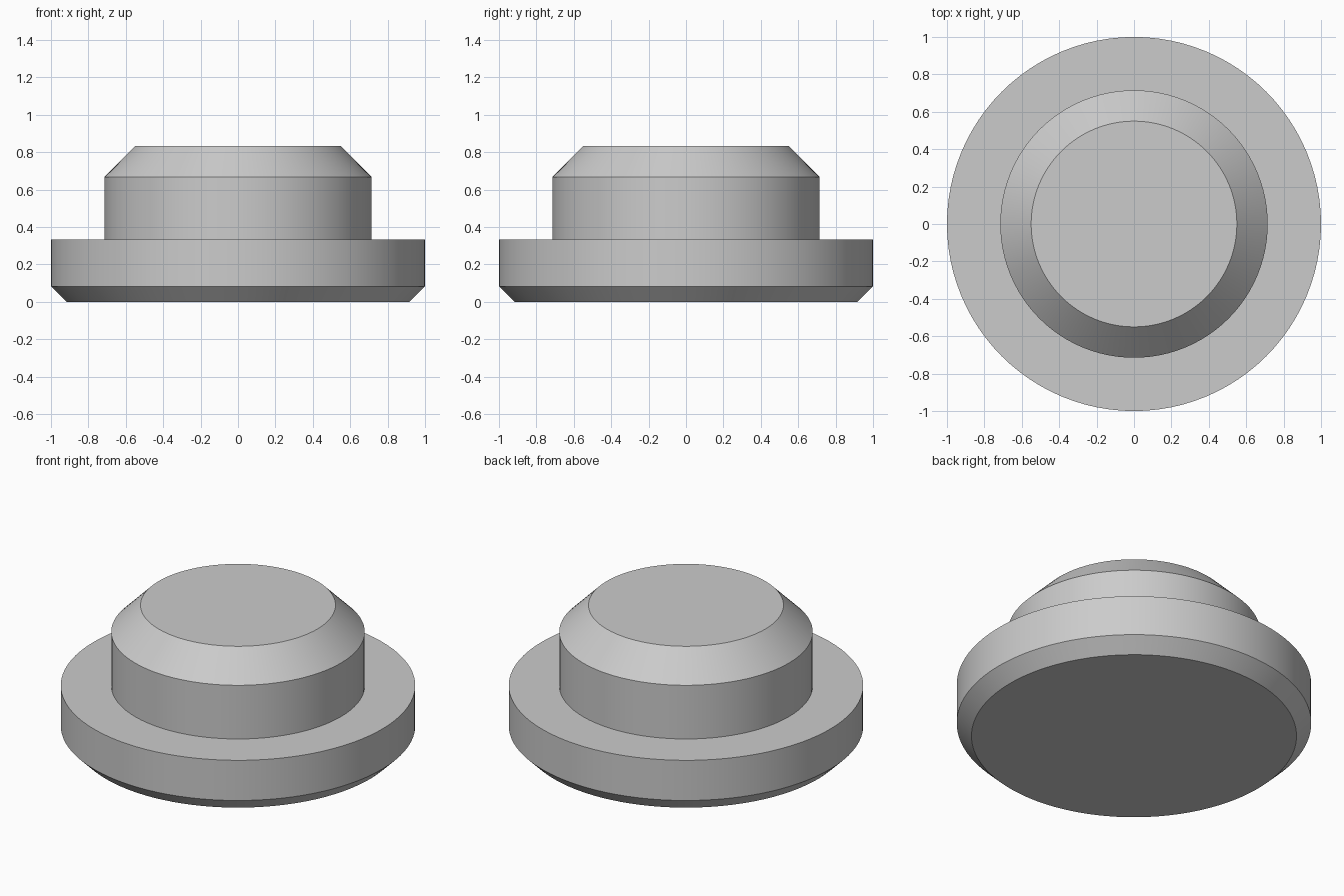
import bpy, bmesh, math

if "Cube" in bpy.data.objects:
    bpy.data.objects.remove(bpy.data.objects["Cube"])

SEGMENTS = 96

grey = bpy.data.materials.new("light_grey")
grey.diffuse_color = (0.6, 0.6, 0.6, 1)
grey.use_nodes = True
grey.node_tree.nodes["Principled BSDF"].inputs["Base Color"].default_value = grey.diffuse_color


def turned_solid(name, profile):
    """Closed solid of revolution from (radius, height) points, bottom to top."""
    bm = bmesh.new()
    rings = []
    for r, z in profile:
        rings.append([bm.verts.new((r * math.cos(a), r * math.sin(a), z))
                      for a in (2 * math.pi * i / SEGMENTS for i in range(SEGMENTS))])
    for low, high in zip(rings, rings[1:]):
        for i in range(SEGMENTS):
            j = (i + 1) % SEGMENTS
            bm.faces.new((low[i], low[j], high[j], high[i]))
    bm.faces.new(rings[0][::-1])
    bm.faces.new(rings[-1])
    bmesh.ops.recalc_face_normals(bm, faces=bm.faces)
    mesh = bpy.data.meshes.new(name)
    bm.to_mesh(mesh)
    bm.free()
    mesh.materials.append(grey)
    obj = bpy.data.objects.new(name, mesh)
    bpy.context.collection.objects.link(obj)
    bpy.ops.object.select_all(action='DESELECT')
    obj.select_set(True)
    bpy.context.view_layer.objects.active = obj
    bpy.ops.object.shade_smooth_by_angle(angle=math.radians(30))


# Wide flange with chamfered underside, stepping in to a chamfered plug
turned_solid("flanged_plug", [
    (0.917, 0.0), (1.0, 0.083), (1.0, 0.333),
    (0.715, 0.333), (0.715, 0.667), (0.55, 0.833),
])
